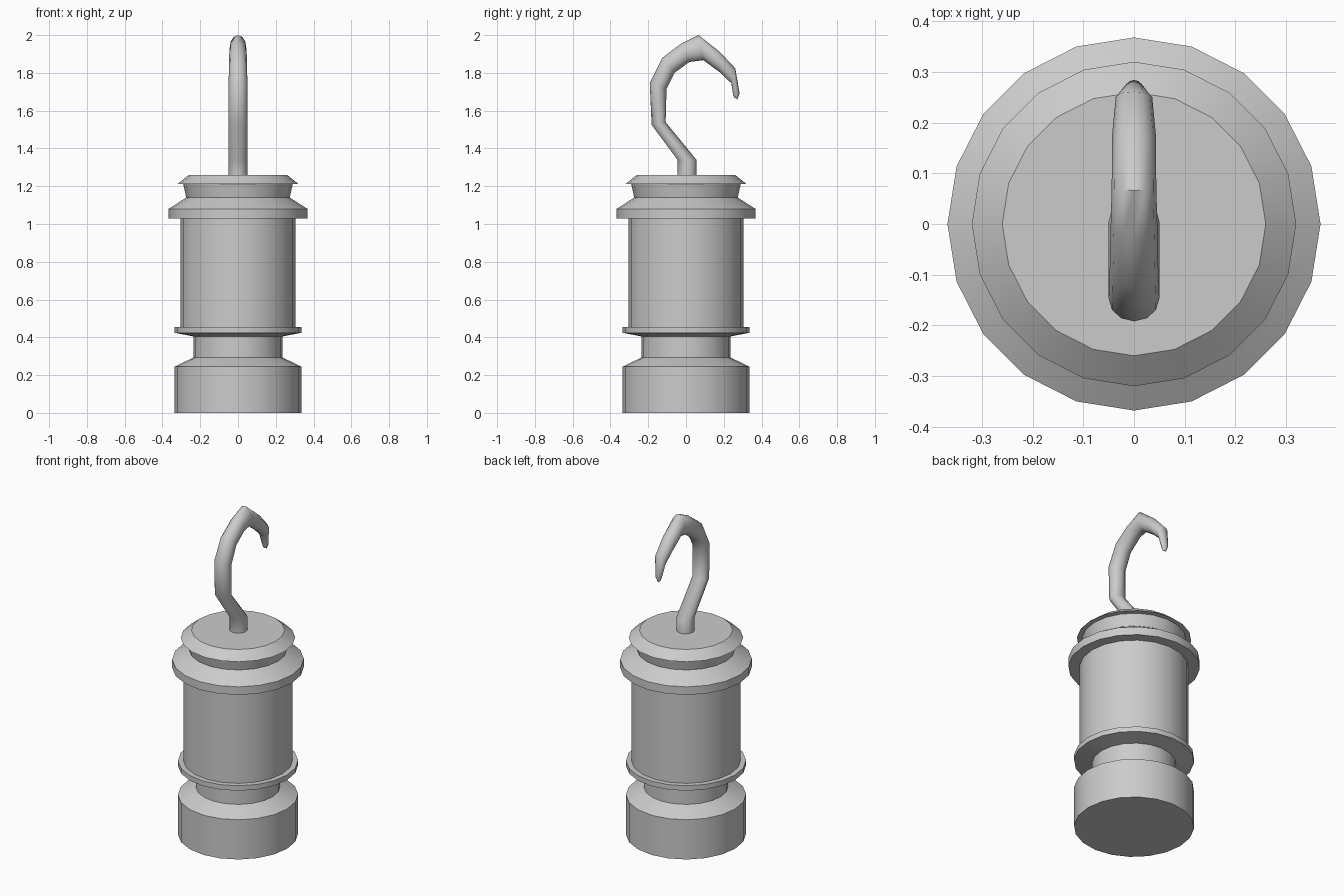
import bpy, bmesh
from math import sin, cos, pi, radians

if "Cube" in bpy.data.objects:
    bpy.data.objects.remove(bpy.data.objects["Cube"])


def skin_rings(name, rings, angle):
    """Bridge equal-sided closed rings into a capped, smooth-shaded solid."""
    bm = bmesh.new()
    loops = [[bm.verts.new(p) for p in ring] for ring in rings]
    n = len(loops[0])
    for a, b in zip(loops, loops[1:]):
        for i in range(n):
            j = (i + 1) % n
            bm.faces.new((a[i], a[j], b[j], b[i]))
    bm.faces.new(loops[0][::-1])
    bm.faces.new(loops[-1])
    bmesh.ops.recalc_face_normals(bm, faces=bm.faces)
    mesh = bpy.data.meshes.new(name)
    bm.to_mesh(mesh)
    bm.free()
    obj = bpy.data.objects.new(name, mesh)
    bpy.context.collection.objects.link(obj)
    bpy.ops.object.select_all(action='DESELECT')
    obj.select_set(True)
    bpy.context.view_layer.objects.active = obj
    bpy.ops.object.shade_smooth_by_angle(angle=radians(angle))
    return obj


def circle(r, z, n=20):
    return [(r * cos(2 * pi * i / n), r * sin(2 * pi * i / n), z) for i in range(n)]


def hook_ring(outer, inner, half_width, n=12):
    """Elliptical section spanning the outer and inner (y, z) outline points."""
    cy, cz = (outer[0] + inner[0]) / 2, (outer[1] + inner[1]) / 2
    dy, dz = outer[0] - cy, outer[1] - cz
    return [(half_width * sin(t), cy + dy * cos(t), cz + dz * cos(t))
            for t in (2 * pi * i / n for i in range(n))]


# Turned weight body: foot, neck, lower rim, barrel, upper rim, collar, lip
profile = [(0.336, 0), (0.336, 0.245), (0.236, 0.293), (0.236, 0.405),
           (0.336, 0.424), (0.336, 0.455), (0.305, 0.455), (0.305, 1.03),
           (0.368, 1.03), (0.368, 1.08), (0.274, 1.14), (0.290, 1.212),
           (0.320, 1.212), (0.260, 1.26)]
skin_rings("weight_body", [circle(r, z) for r, z in profile], 25)

# Hook: outer point, inner point, half width in x
sections = [((-0.045, 1.25), (0.055, 1.25), 0.050),
            ((-0.045, 1.340), (0.055, 1.340), 0.050),
            ((-0.182, 1.525), (-0.108, 1.540), 0.050),
            ((-0.192, 1.745), (-0.103, 1.715), 0.050),
            ((-0.125, 1.880), (-0.061, 1.800), 0.048),
            ((-0.024, 1.956), (0.018, 1.858), 0.046),
            ((0.066, 2.000), (0.092, 1.867), 0.044),
            ((0.178, 1.912), (0.177, 1.805), 0.043),
            ((0.261, 1.824), (0.240, 1.745), 0.036),
            ((0.284, 1.690), (0.250, 1.680), 0.018),
            ((0.272, 1.660), (0.255, 1.670), 0.010)]
skin_rings("hook", [hook_ring(*s) for s in sections], 60)
